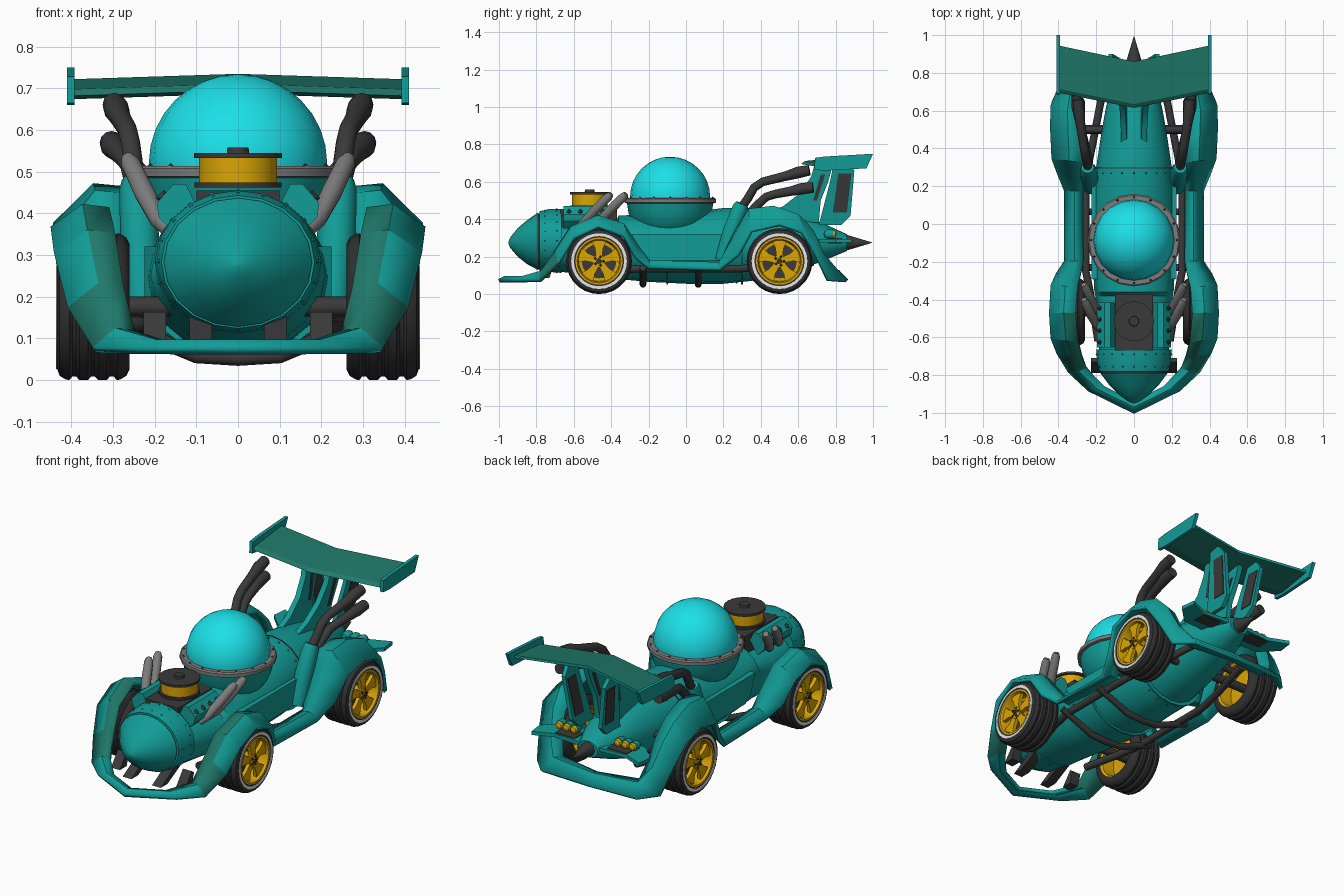
import bpy, bmesh, math
from mathutils import Vector

if "Cube" in bpy.data.objects:
    bpy.data.objects.remove(bpy.data.objects["Cube"])

def material(name, rgb):
    m = bpy.data.materials.new(name)
    m.diffuse_color = (*rgb, 1)
    m.use_nodes = True
    m.node_tree.nodes["Principled BSDF"].inputs["Base Color"].default_value = m.diffuse_color
    return m

TEAL = material("teal paint", (0.006, 0.335, 0.31))
GREEN = material("green teal paint", (0.014, 0.19, 0.145))
GLASS = material("cyan glass", (0.012, 0.79, 0.85))
DARK = material("dark metal", (0.042, 0.042, 0.042))
TYRE = material("tyre rubber", (0.03, 0.03, 0.03))
GREY = material("grey metal", (0.2, 0.2, 0.2))
GOLD = material("gold", (0.7, 0.38, 0.001))
WHITE = material("white", (0.8, 0.8, 0.8))

def make(name, verts, faces, mat, mirror=False, angle=35):
    bm = bmesh.new()
    vs = [bm.verts.new(v) for v in verts]
    for f in faces:
        bm.faces.new([vs[i] for i in f])
    bmesh.ops.remove_doubles(bm, verts=bm.verts, dist=1e-5)
    bmesh.ops.recalc_face_normals(bm, faces=bm.faces)
    me = bpy.data.meshes.new(name)
    bm.to_mesh(me)
    bm.free()
    ob = bpy.data.objects.new(name, me)
    bpy.context.collection.objects.link(ob)
    me.materials.append(mat)
    bpy.ops.object.select_all(action='DESELECT')
    ob.select_set(True)
    bpy.context.view_layer.objects.active = ob
    bpy.ops.object.shade_smooth_by_angle(angle=math.radians(angle))
    if mirror:
        ob.modifiers.new("mirror", 'MIRROR')
    return ob

def loft(name, rings, mat, mirror=False, closed=True, loop=False, caps=True, angle=35):
    n, m = len(rings[0]), len(rings)
    faces = []
    for i in range(m if loop else m - 1):
        for j in range(n if closed else n - 1):
            a, b, k = i * n, ((i + 1) % m) * n, (j + 1) % n
            faces.append((a + j, a + k, b + k, b + j))
    if caps and not loop:
        faces += [tuple(range(n)), tuple(range((m - 1) * n, m * n))]
    return make(name, [v for r in rings for v in r], faces, mat, mirror, angle)

def lathe(name, profile, axis, mat, c=(0, 0, 0), seg=24, mirror=False, caps=True):
    rings = []
    for r, h in profile:
        r = max(r, 0.0006)
        ring = []
        for k in range(seg):
            t = 2 * math.pi * k / seg
            u, v = r * math.cos(t), r * math.sin(t)
            p = {'x': (h, u, v), 'y': (u, h, v), 'z': (u, v, h)}[axis]
            ring.append(Vector(p) + Vector(c))
        rings.append(ring)
    return loft(name, rings, mat, mirror, caps=caps)

def tube(name, pts, radii, mat, mirror=True, seg=12):
    pts = [Vector(p) for p in pts]
    d = (pts[-1] - pts[0]).normalized()
    ref = Vector((0, 1, 0)) if abs(d.x) > 0.7 else Vector((1, 0, 0))
    rings = []
    for i, p in enumerate(pts):
        t = (pts[min(i + 1, len(pts) - 1)] - pts[max(i - 1, 0)]).normalized()
        u = t.cross(ref).normalized()
        v = t.cross(u)
        r = radii[i] if isinstance(radii, (list, tuple)) else radii
        rings.append([p + r * (math.cos(a) * u + math.sin(a) * v)
                      for a in [2 * math.pi * k / seg for k in range(seg)]])
    return loft(name, rings, mat, mirror, angle=40)

def prism(name, prof, axis, a, b, mat, mirror=True, splay=0):
    f = {'x': lambda p, h: (h + splay * (p[1] - .4), p[0], p[1]), 'y': lambda p, h: (p[0], h, p[1]),
         'z': lambda p, h: (p[0], p[1], h)}[axis]
    return loft(name, [[f(p, h) for p in prof] for h in (a, b)], mat, mirror)

def rect(a, b, c, d):
    return [(a, c), (b, c), (b, d), (a, d)]

def ellipse(y, rx, top, bot, n=20):
    return [(rx * math.cos(2 * math.pi * k / n), y,
             (top + bot) / 2 + (top - bot) / 2 * math.sin(2 * math.pi * k / n)) for k in range(n)]

def rivets(name, pts, r, mat):
    vs, fs = [], []
    for p in pts:
        o = len(vs)
        for d in ((1, 0, 0), (0, 1, 0), (-1, 0, 0), (0, -1, 0), (0, 0, 1), (0, 0, -1)):
            vs.append(Vector(p) + r * Vector(d))
        for i in range(4):
            fs += [(o + i, o + (i + 1) % 4, o + 4), (o + i, o + (i + 1) % 4, o + 5)]
    make(name, vs, fs, mat)

# fuselage: nose cone, seam, collar, long hull (y, half width, top, bottom)
loft("nose_cone", [ellipse(*s) for s in [(-.95, .003, .278, .272), (-.94, .03, .303, .247), (-.90, .085, .352, .2),
     (-.85, .133, .395, .16), (-.79, .178, .437, .128)]], TEAL)
loft("nose_seam", [ellipse(-.795, .172, .43, .132), ellipse(-.775, .172, .43, .132)], DARK)
loft("nose_collar", [ellipse(-.782, .184, .443, .124), ellipse(-.73, .195, .455, .118),
     ellipse(-.665, .2, .455, .113)], TEAL)
loft("hull", [ellipse(*s) for s in [(-.68, .185, .38, .12), (-.5, .195, .37, .10), (-.38, .205, .38, .08),
     (-.36, .21, .42, .08), (-.2, .218, .425, .065), (0, .22, .435, .055), (.2, .212, .46, .055),
     (.35, .193, .46, .07), (.5, .17, .44, .10), (.62, .148, .415, .135), (.74, .115, .375, .18),
     (.86, .06, .32, .23)]], TEAL)
rivets("hull_rivets", [p for s in [(-.755, .188, .447, .123), (-.69, .197, .454, .116), (.27, .204, .461, .06)]
       for p in ellipse(*s)], .006, TEAL)
loft("hull_band", [ellipse(.295, .203, .463, .062), ellipse(.30, .203, .463, .062)], DARK)
prism("side_panel", [(-.29, .32), (-.24, .2), (-.2, .18), (.2, .18), (.24, .2), (.29, .32)], 'x', .15, .224, TEAL)
lathe("tail_spike", [(.04, .84), (.04, .865), (.001, .995)], 'y', DARK, (0, 0, .275), 12)

# cockpit: bowl, ring, bubble canopy
C = (0, -.085, 0)
lathe("cockpit_bowl", [(.10, .30), (.165, .335), (.2, .38), (.222, .43), (.232, .495)], 'z', TEAL, C, 20)
lathe("cockpit_ring", [(.232, .485), (.245, .489), (.245, .508), (.238, .514), (.2, .514)], 'z', GREY, C, 20)
lathe("canopy", [(.212, .50)] + [(.214 * math.cos(a), .521 + .213 * math.sin(a))
      for a in [math.pi / 2 * k / 8 for k in range(9)]], 'z', GLASS, C, 20)
rivets("ring_rivets", [(.228 * math.cos(k * math.pi / 8), -.085 + .228 * math.sin(k * math.pi / 8), .513)
       for k in range(16)], .008, DARK)

# engine: block, valve covers, air filter, header pipes
prism("engine_block", rect(-.1, .1, .32, .455), 'y', -.67, -.37, DARK, False)
prism("valve_cover", [(.1, .42), (.125, .47), (.155, .47), (.195, .425), (.19, .39), (.15, .35)],
      'y', -.655, -.415, TEAL)
rivets("cover_studs", [(s * .178, -.625 + .06 * k, .437) for s in (1, -1) for k in range(4)], .019, DARK)
for nm, prof, m in [("filter_base", [(.105, .462), (.105, .474)], DARK), ("filter_core", [(.094, .47), (.094, .535)], GOLD),
                    ("filter_lid", [(.106, .533), (.106, .545)], DARK), ("filter_knob", [(.027, .545), (.025, .558)], DARK)]:
    lathe(nm, prof, 'z', m, (0, -.515, 0), 20)
for k in range(2):
    y = -.575 + .08 * k
    tube("header_pipe", [(.165, y, .36), (.19, y + .03, .385), (.225, y + .09, .45), (.258, y + .16, .52), (.266, y + .175, .535)],
         [.018, .022, .025, .023, .015], GREY)

# one continuous ribbon: splitter, fenders, sills and rear bumper
# station: y inner, y outer, x inner, x outer, z inner, z outer
S = [(-.94, -1, 0, 0, .08, .07), (-.86, -.88, .16, .24, .08, .07), (-.76, -.78, .25, .345, .11, .072),
     (-.70, -.68, .275, .405, .22, .17), (-.62, -.6, .295, .437, .345, .30), (-.47, -.47, .31, .444, .405, .36),
     (-.34, -.33, .30, .437, .36, .31), (-.26, -.27, .28, .41, .25, .20), (-.2, -.2, .27, .365, .165, .14),
     (.18, .18, .27, .365, .155, .13), (.25, .28, .27, .405, .30, .21), (.33, .35, .265, .43, .44, .335),
     (.44, .5, .27, .437, .455, .37), (.58, .62, .28, .437, .41, .33), (.66, .69, .28, .41, .33, .22),
     (.71, .76, .26, .375, .2, .075), (.74, .85, .235, .29, .12, .07), (.78, .86, 0, 0, .11, .07)]
rings = []
for yi, yo, xi, xo, zi, zo in S:
    rings.append([(xi, yi, zi), (xi + .45 * (xo - xi), yi + .45 * (yo - yi), max(zi, zo) + .008), (xo, yo, zo)])
rings += [[(-x, y, z) for x, y, z in r] for r in rings[-2:0:-1]]
rib = loft("fender_ribbon", rings, TEAL, closed=False, loop=True, angle=30)
rib.data.materials.append(GREEN)
for p in rib.data.polygons:      # inner strip of the front fenders
    if -.80 < p.center.y < -.45 and abs(p.center.x) < .345:
        p.material_index = 1
sol = rib.modifiers.new("thickness", 'SOLIDIFY')
sol.thickness, sol.offset = .02, 0

# wheels
for nm, y in (("front", -.465), ("rear", .5)):
    c = (0, y, .176)
    tread = [(.125, .262), (.15, .26), (.166, .268), (.175, .283)]
    for g in (.303, .348, .393):
        tread += [(.176, g - .012), (.167, g - .004), (.167, g + .004), (.176, g + .012)]
    tread += [(.175, .413), (.166, .428), (.15, .434), (.125, .432)]
    lathe(nm + "_tyre", tread, 'x', TYRE, c, 28, True, False)
    lathe(nm + "_white_ring", [(.134, .43), (.134, .437), (.149, .437), (.149, .432)], 'x', WHITE, c, 28, True, False)
    lathe(nm + "_rim", [(.127, .262), (.115, .27), (.11, .34), (.0, .34), (.0, .36), (.108, .37),
                        (.111, .42), (.117, .433), (.126, .433)], 'x', GOLD, c, 28, True, False)
    lathe(nm + "_rim_floor", [(.0, .368), (.092, .372)], 'x', DARK, c, 28, True, False)
    lathe(nm + "_hub", [(.034, .37), (.034, .424), (.014, .426), (.012, .432), (.0, .432)], 'x', GOLD, c, 12, True)
    lathe(nm + "_hub_cap", [(.014, .42), (.013, .435)], 'x', DARK, c, 8, True)
    rivets(nm + "_lug_nuts", [(s * .427, y + .024 * math.cos(1.2566 * k), .176 + .024 * math.sin(1.2566 * k))
           for s in (1, -1) for k in range(5)], .008, DARK)
    for k in range(5):
        a = math.pi / 2 + 1.2566 * k
        e, n = (math.cos(a), math.sin(a)), (-math.sin(a), math.cos(a))
        prof = [(y + r * e[0] + w * n[0], .176 + r * e[1] + w * n[1])
                for r, w in ((.02, -.016), (.07, -.022), (.115, -.044), (.115, .044), (.07, .022), (.02, .016))]
        prism(nm + "_spoke", prof, 'x', .40, .42, GOLD)
    tube(nm + "_axle", [(-.35, y, .176), (.35, y, .176)], .024, DARK, False)
tube("rear_arm", [(.12, .5, .27), (.28, .5, .25)], .02, DARK)

# chassis rails, belly hoops and splitter struts
tube("chassis_rail", [(.19, -.62, .14), (.225, -.4, .13), (.255, -.25, .135), (.255, .25, .135), (.22, .42, .14),
     (.17, .68, .17)], .02, DARK)
for y in (-.23, .065):
    tube("belly_hoop", [(x, y, z) for x, z in ((-.30, .14), (-.2, .1), (-.1, .058), (0, .052), (.1, .058), (.2, .1), (.30, .14))],
         .018, DARK, False)
for y in (-.1, .3):
    loft("belly_band", [ellipse(y + d, .224 - .06 * max(y, 0), .4, .05) for d in (-.005, .005)], TEAL)
for x, e in ((.09, 0), (.2, .05)):
    prism("splitter_strut", [(-.89 + x * .5, .085), (-.83 + x * .5, .085), (-.66 - e, .15), (-.68 - e, .18 - e / 3)],
          'x', x - .027, x + .027, DARK)

# exhaust stacks with teal sleeves
tube("exhaust_sleeve", [(.225, .2, .18), (.236, .245, .34), (.243, .29, .46), (.245, .3, .482)], [.045, .047, .042, .034], TEAL)
tube("upper_exhaust", [(.24, .28, .44), (.25, .33, .51), (.258, .365, .57), (.265, .41, .6), (.283, .53, .63),
     (.292, .60, .65), (.297, .66, .662)], [.023, .023, .023, .023, .025, .031, .028], DARK)
tube("lower_exhaust", [(.24, .32, .41), (.25, .38, .475), (.262, .43, .52), (.275, .48, .535), (.29, .56, .55),
     (.3, .62, .563), (.304, .68, .57)], [.023, .023, .023, .023, .025, .031, .028], DARK)

# rear wing with end plates
def section(x, yf, yr, z):
    return [(x, yf, z), (x, yf + .02, z + .016), (x, yr, z + .04), (x, yr, z + .026), (x, yf + .06, z - .008)]
wing = loft("rear_wing", [section(-.4, .695, .945, .682), section(0, .615, .86, .695), section(.4, .695, .945, .682)], TEAL, angle=15)
wing.data.materials.append(GREEN)
for p in wing.data.polygons:
    p.material_index = int(abs(p.normal.z) > .6)
prism("wing_end_plate", [(.685, .665), (.69, .728), (.74, .735), (1, .75), (.965, .672), (.74, .66)], 'x', .392, .411, TEAL)

# wing pylons: swept front fins and panelled, slightly splayed rear plates
prism("pylon_fin", [(.40, .42), (.52, .47), (.61, .54), (.67, .63), (.69, .70), (.79, .71), (.76, .6), (.72, .5), (.71, .38)],
      'x', .035, .065, TEAL, splay=.08)
prism("pylon_slot", [(.68, .5), (.70, .5), (.745, .64), (.72, .64)], 'x', .031, .069, DARK, splay=.08)
prism("rear_plate", [(.71, .37), (.83, .37), (.88, .42), (.90, .66), (.86, .71), (.79, .70), (.77, .6)],
      'x', .075, .098, TEAL, splay=.14)
prism("rear_plate_panel", [(.785, .435), (.86, .435), (.885, .645), (.815, .645)], 'x', .071, .102, DARK, splay=.14)

# tail stabilisers with lamps
prism("stabiliser", [(.06, .70), (.25, .71), (.34, .80), (.33, .885), (.22, .84), (.06, .85)], 'z', .275, .295, TEAL)
prism("stabiliser_panel", rect(.10, .22, .76, .835), 'z', .271, .299, DARK)
for x in (.135, .18, .225):
    lathe("lamp_housing", [(.0, .735), (.016, .74), (.024, .755), (.024, .785)], 'y', TEAL, (x, 0, .32), 12, True)
    lathe("lamp_lens", [(.021, .785), (.017, .798), (.0, .805)], 'y', GOLD, (x, 0, .32), 12, True)
